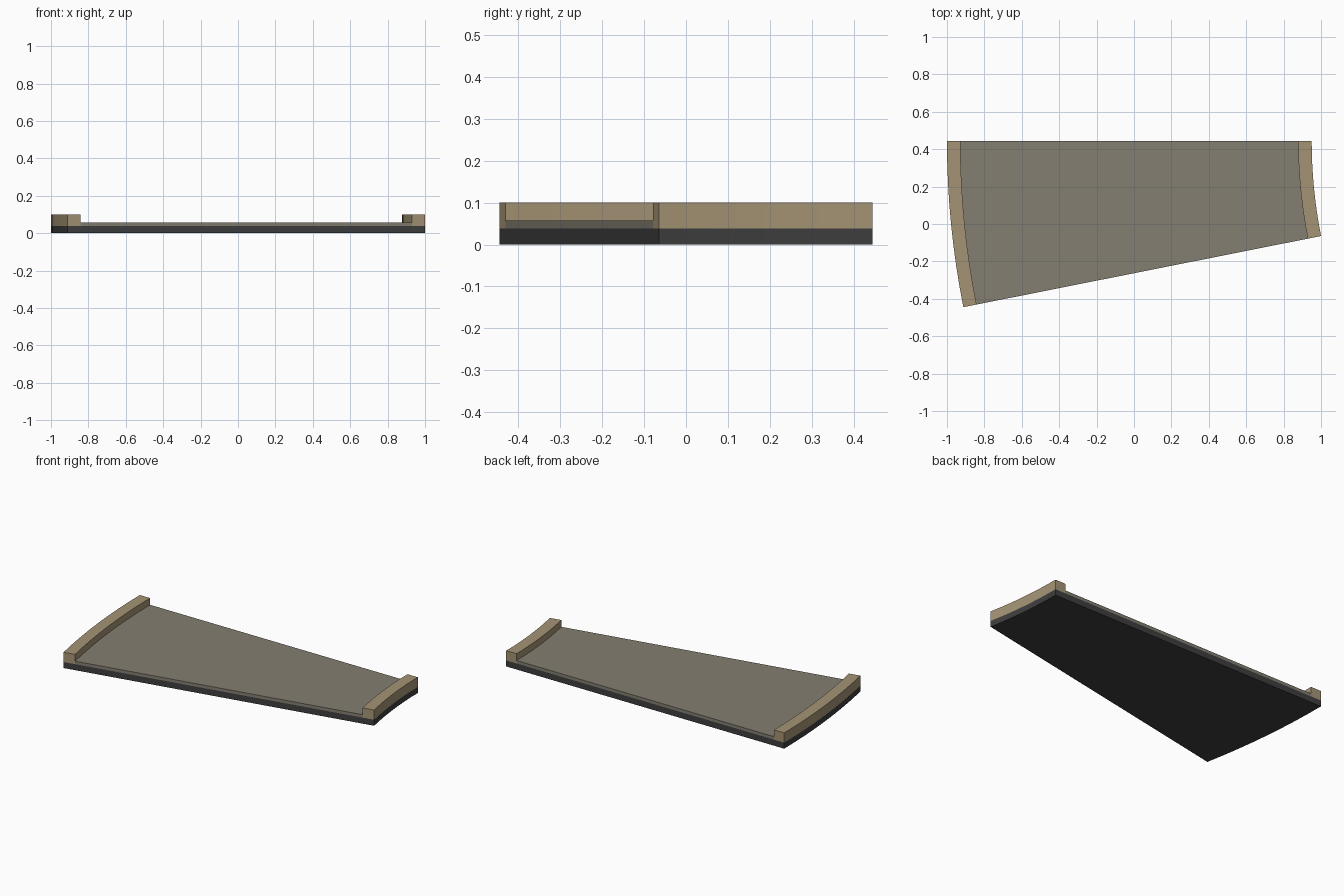
import bpy, bmesh, math

if "Cube" in bpy.data.objects:
    bpy.data.objects.remove(bpy.data.objects["Cube"])

CX, CY = 3.558, 0.4445          # centre of the curve
R_OUT, R_IN, RIM = 4.558, 2.608, 0.072
ANGLE = math.radians(11.25)
SEGS = 8


def material(name, rgb):
    lin = [((c / 255 + 0.055) / 1.055) ** 2.4 for c in rgb]
    m = bpy.data.materials.new(name)
    m.diffuse_color = (*lin, 1)
    m.use_nodes = True
    m.node_tree.nodes["Principled BSDF"].inputs["Base Color"].default_value = m.diffuse_color
    return m


def sector(name, r0, r1, z0, z1, mat):
    """Solid slice of a ring between two radii and two heights."""
    bm = bmesh.new()
    rings = []
    for i in range(SEGS + 1):
        a = math.pi + ANGLE * i / SEGS
        rings.append([bm.verts.new((CX + r * math.cos(a), CY + r * math.sin(a), z))
                      for r, z in ((r0, z0), (r1, z0), (r1, z1), (r0, z1))])
    for p, q in zip(rings, rings[1:]):
        for k in range(4):
            n = (k + 1) % 4
            bm.faces.new((p[k], p[n], q[n], q[k]))
    bm.faces.new(rings[0])
    bm.faces.new(rings[-1])
    bmesh.ops.recalc_face_normals(bm, faces=bm.faces)
    me = bpy.data.meshes.new(name)
    bm.to_mesh(me)
    bm.free()
    me.materials.append(mat)
    ob = bpy.data.objects.new(name, me)
    bpy.context.collection.objects.link(ob)


dark = material("dark underside", (62, 62, 62))
grey = material("grey deck", (131, 126, 113))
tan = material("tan kerb", (165, 148, 117))

# Dark slab, grey walking surface and two raised kerbs
sector("base_slab", R_IN, R_OUT, 0, 0.038, dark)
sector("deck", R_IN + RIM, R_OUT - RIM, 0.038, 0.057, grey)
sector("outer_kerb", R_OUT - RIM, R_OUT, 0.038, 0.1, tan)
sector("inner_kerb", R_IN, R_IN + RIM, 0.038, 0.1, tan)
